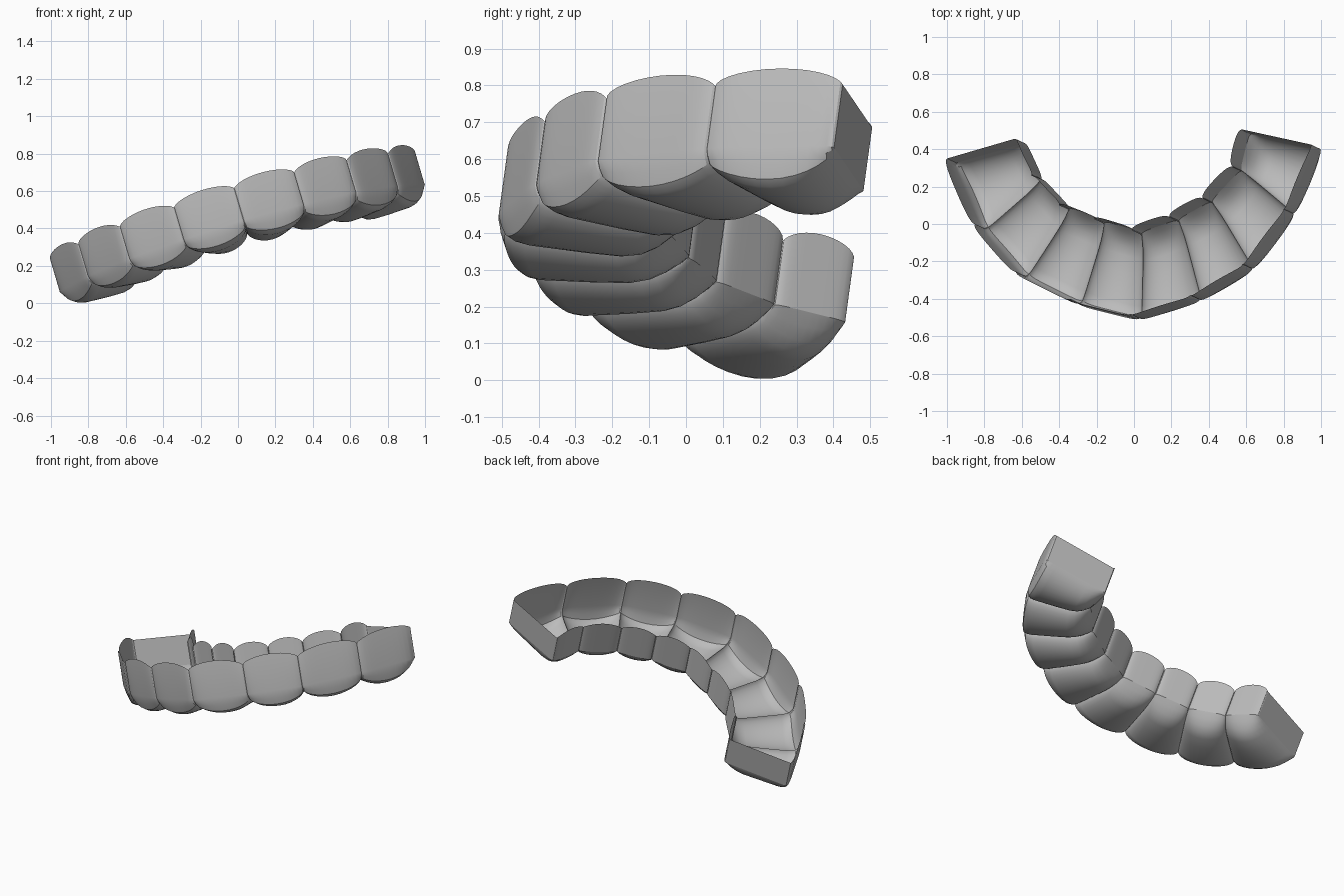
import bpy, bmesh, math
from mathutils import Vector

if "Cube" in bpy.data.objects:
    bpy.data.objects.remove(bpy.data.objects["Cube"], do_unlink=True)

grey = bpy.data.materials.new("plain_grey")
grey.use_nodes = True
COLOUR = (0.5, 0.5, 0.5, 1)
grey.diffuse_color = COLOUR
grey.node_tree.nodes["Principled BSDF"].inputs["Base Color"].default_value = COLOUR

# The trough rim lies on a tilted plane
SLOPE_X, SLOPE_Y, LEVEL = 0.298, -0.11, 0.568
UP = Vector((-0.295, 0.137, 1)).normalized()
WALL, BELLY, SEAM, SCALLOP, PUFF = 0.18, 0.108, 0.04, 0.043, 0.015
STEPS = 14

# Rim corners at each seam, from the right end to the left end
OUTER = [(-1, .35), (-.85, .0), (-.63, -.255), (-.34, -.40), (-.02, -.48),
         (.30, -.38), (.58, -.215), (.80, .08), (.945, .425)]
INNER = [(-.64, .455), (-.55, .26), (-.40, .10), (-.21, .025), (-.01, -.035),
         (.19, .035), (.37, .135), (.53, .305), (.58, .505)]
# Cross profile of the belly: (position across the floor, share of full depth)
FLOOR = [(0, 0), (.02, .45), (.05, .8), (.1, .94), (.17, 1), (.5, 1), (.7, .97),
         (.8, .86), (.88, .64), (.95, .33), (1, 0)]


def on_plane(p):
    return Vector((p[0], p[1], LEVEL + SLOPE_X * p[0] + SLOPE_Y * p[1]))


def make_object(name, build):
    bm = bmesh.new()
    build(bm)
    bmesh.ops.recalc_face_normals(bm, faces=bm.faces)
    mesh = bpy.data.meshes.new(name)
    bm.to_mesh(mesh)
    bm.free()
    mesh.materials.append(grey)
    obj = bpy.data.objects.new(name, mesh)
    bpy.context.collection.objects.link(obj)
    bpy.ops.object.select_all(action='DESELECT')
    obj.select_set(True)
    bpy.context.view_layer.objects.active = obj
    bpy.ops.object.shade_smooth_by_angle(angle=math.radians(25))


def section(a, b, u, away_a, away_b, seam):
    """One U-shaped cross section of a puffed segment."""
    s = 2 * u - 1
    round_f = max(0, 1 - s * s) ** 0.65
    box_f = math.sqrt(max(0, 1 - s ** 6))
    a = a + away_a * PUFF * box_f
    b = b + away_b * PUFF * box_f
    rise = UP * SCALLOP * round_f
    drop = UP * (BELLY * round_f + seam * (1 - round_f))
    low_a, low_b = a - UP * WALL, b - UP * WALL
    row = [a + rise]
    row += [low_a.lerp(low_b, t) - drop * d for t, d in FLOOR]
    return row + [b + rise]


def segment(i):
    a0, a1, b0, b1 = (on_plane(p) for p in (OUTER[i], OUTER[i + 1], INNER[i], INNER[i + 1]))
    away_a = (a1 - a0).cross(UP).normalized()
    away_b = -(b1 - b0).cross(UP).normalized()
    # The floor dips a little at inner seams, but stays flat at the end walls
    seam0 = SEAM if i > 0 else 0
    seam1 = SEAM if i < len(OUTER) - 2 else 0

    def build(bm):
        rows = []
        for k in range(STEPS + 1):
            u = 0.5 - 0.5 * math.cos(math.pi * k / STEPS)
            seam = seam0 + (seam1 - seam0) * u
            pts = section(a0.lerp(a1, u), b0.lerp(b1, u), u, away_a, away_b, seam)
            rows.append([bm.verts.new(p) for p in pts])
        for r, q in zip(rows, rows[1:]):
            for j in range(len(r) - 1):
                bm.faces.new((r[j], r[j + 1], q[j + 1], q[j]))
    return build


def cap(i):
    a, b = on_plane(OUTER[i]), on_plane(INNER[i])
    corners = [a, b, b - UP * WALL, a - UP * WALL]
    return lambda bm: bm.faces.new([bm.verts.new(p) for p in corners])


# Puffed trough segments and the flat end walls
for n in range(len(OUTER) - 1):
    make_object(f"trough_segment_{n + 1}", segment(n))
make_object("right_end_wall", cap(0))
make_object("left_end_wall", cap(-1))
